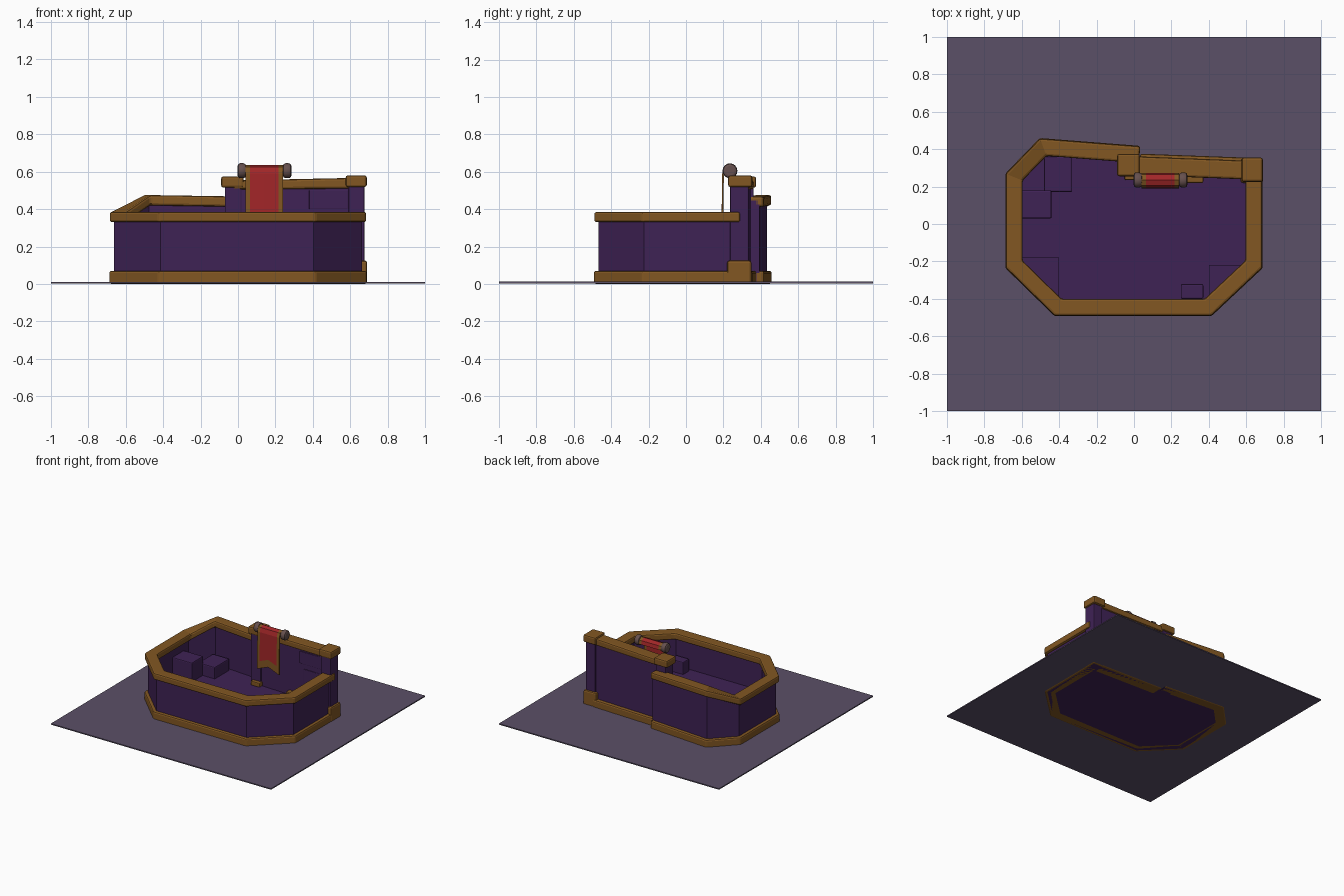
import bpy, bmesh, math
from mathutils import Vector

if "Cube" in bpy.data.objects:
    bpy.data.objects.remove(bpy.data.objects["Cube"])


def colour(name, r, g, b):
    m = bpy.data.materials.new(name)
    m.diffuse_color = [(c / 255 / 12.92 if c < 10 else ((c / 255 + 0.055) / 1.055) ** 2.4)
                       for c in (r, g, b)] + [1]
    m.use_nodes = True
    m.node_tree.nodes["Principled BSDF"].inputs["Base Color"].default_value = m.diffuse_color
    return m


PURPLE = colour("purple_stone", 63, 34, 85)
GOLD = colour("ochre_trim", 130, 87, 34)
RED = colour("red_cloth", 162, 38, 40)
GROUND = colour("grey_purple_slab", 91, 80, 103)
IRON = colour("dull_brown_metal", 102, 80, 78)


def finish(name, bm, mats, bevel=0.0):
    bmesh.ops.recalc_face_normals(bm, faces=bm.faces)
    me = bpy.data.meshes.new(name)
    bm.to_mesh(me)
    bm.free()
    ob = bpy.data.objects.new(name, me)
    bpy.context.collection.objects.link(ob)
    for m in mats:
        me.materials.append(m)
    if bevel:
        mod = ob.modifiers.new("bevel", 'BEVEL')
        mod.width, mod.segments, mod.limit_method = bevel, 2, 'ANGLE'
    return ob


def box(name, x, y, z, mat, bevel=0.006):
    bm = bmesh.new()
    bmesh.ops.create_cube(bm, size=1)
    for v in bm.verts:
        v.co = [r[0] if c < 0 else r[1] for c, r in zip(v.co, (x, y, z))]
    return finish(name, bm, [mat], bevel)


def rail(name, path, width, bottoms, tops, mat, bevel=0.0):
    """Mitred rectangular wall or trim along an open floor path."""
    pts = [Vector(p) for p in path]
    bm = bmesh.new()
    rings = []
    for i, p in enumerate(pts):
        d0 = (p - pts[i - 1]).normalized() if i else None
        d1 = (pts[i + 1] - p).normalized() if i < len(pts) - 1 else None
        d0, d1 = d0 or d1, d1 or d0
        n0, n1 = Vector((-d0.y, d0.x)), Vector((-d1.y, d1.x))
        m = (n0 + n1).normalized()
        m *= width / 2 / m.dot(n0)
        a, b = p + m, p - m
        rings.append([bm.verts.new((q.x, q.y, z)) for q, z in
                      ((a, bottoms[i]), (b, bottoms[i]), (b, tops[i]), (a, tops[i]))])
    for r, s in zip(rings, rings[1:]):
        for k in range(4):
            bm.faces.new((r[k], r[(k + 1) % 4], s[(k + 1) % 4], s[k]))
    bm.faces.new(rings[0])
    bm.faces.new(rings[-1])
    return finish(name, bm, [mat], bevel)


def cylinder_x(name, x0, x1, y, z, radius, mat, bevel=0.0):
    bm = bmesh.new()
    bmesh.ops.create_cone(bm, cap_ends=True, segments=16, radius1=radius,
                          radius2=radius, depth=x1 - x0)
    for v in bm.verts:
        v.co = (v.co.z + (x0 + x1) / 2, y + v.co.x, z + v.co.y)
    ob = finish(name, bm, [mat], bevel)
    for p in ob.data.polygons:
        p.use_smooth = len(p.vertices) == 4
    return ob


# Ground slab
box("ground_slab", (-1, 1), (-1, 1), (0.003, 0.012), GROUND, 0)

# Low enclosure: walls, footing and coping share one path
path = [(0.64, 0.29), (0.64, -0.215), (0.395, -0.445), (-0.405, -0.445),
        (-0.64, -0.215), (-0.64, 0.25), (-0.485, 0.41), (0.03, 0.37)]
tops = [0.385] * 6 + [0.475, 0.467]
zero = [0.0] * len(path)
rail("low_wall", path, 0.045, zero, [t - 0.02 for t in tops], PURPLE)
rail("low_wall_footing", path, 0.095, zero, [0.07] * len(path), GOLD, 0.012)
rail("low_wall_coping", path, 0.09, [t - 0.055 for t in tops], tops, GOLD, 0.012)

# Raised floor inside
bm = bmesh.new()
outline = path[1:] + [(0.03, 0.31), (0.63, 0.29)]
face = bm.faces.new([bm.verts.new((x, y, 0)) for x, y in outline])
up = bmesh.ops.extrude_face_region(bm, geom=[face])
bmesh.ops.translate(bm, vec=(0, 0, 0.11),
                    verts=[v for v in up["geom"] if isinstance(v, bmesh.types.BMVert)])
if len(bm.faces) == len(outline) + 1:
    bm.faces.new([v for v in face.verts]) if face.is_valid else None
finish("inner_floor", bm, [PURPLE])

# Tall rear wall with rail and footing
back = [(-0.03, 0.313), (0.63, 0.287)]
rail("rear_wall", back, 0.075, [0, 0], [0.52, 0.53], PURPLE)
rail("rear_wall_footing", [(0.03, 0.318), (0.6, 0.297)], 0.115, [0, 0], [0.07, 0.07], GOLD, 0.012)
rail("rear_wall_rail", back, 0.1, [0.505, 0.51], [0.553, 0.567], GOLD, 0.012)

# Rear posts and caps
box("left_post", (-0.07, 0.02), (0.265, 0.362), (0, 0.53), PURPLE)
box("left_post_cap", (-0.09, 0.03), (0.255, 0.375), (0.515, 0.575), GOLD, 0.012)
box("right_post", (0.59, 0.675), (0.235, 0.335), (0, 0.53), PURPLE)
box("right_post_cap", (0.575, 0.688), (0.225, 0.355), (0.518, 0.58), GOLD, 0.012)
box("right_post_foot", (0.57, 0.69), (0.22, 0.35), (0, 0.125), GOLD, 0.012)

# Broken inner skirting and shallow stone panels on the rear wall
box("inner_skirting_left", (-0.05, 0.03), (0.235, 0.28), (0.11, 0.145), GOLD)
box("inner_skirting_right", (0.28, 0.37), (0.22, 0.27), (0.11, 0.15), GOLD)
for i, (x0, x1, z0, z1) in enumerate(((0.38, 0.585, 0.4, 0.5), (0.42, 0.58, 0.2, 0.36))):
    box(f"stone_panel_{i}", (x0, x1), (0.25, 0.257), (z0, z1), PURPLE, 0.003)

# Stone blocks standing in the corners
for i, (x, y, top) in enumerate((((-0.48, -0.33), (0.17, 0.36), 0.205),
                                 ((-0.62, -0.44), (0.03, 0.18), 0.265),
                                 ((0.25, 0.37), (-0.40, -0.32), 0.21))):
    box(f"stone_block_{i}", x, y, (0.1, top), PURPLE, 0.008)

# Three-sided corner steps at the front
for name, s, y1 in (("left_corner_step", -1, -0.18), ("right_corner_step", 1, -0.22)):
    tri = [(0.40 * s, y1), (0.63 * s, y1), (0.40 * s, -0.435)]
    bm = bmesh.new()
    lo = [bm.verts.new((x, y, 0.1)) for x, y in tri]
    hi = [bm.verts.new((x, y, 0.17)) for x, y in tri]
    bm.faces.new(lo)
    bm.faces.new(hi)
    for k in range(3):
        bm.faces.new((lo[k], lo[(k + 1) % 3], hi[(k + 1) % 3], hi[k]))
    finish(name, bm, [PURPLE])

# Banner rod with round knobs
cylinder_x("banner_rod", 0.01, 0.275, 0.235, 0.605, 0.025, IRON)
for name, x in (("left_rod_knob", -0.002), ("right_rod_knob", 0.24)):
    cylinder_x(name, x, x + 0.045, 0.235, 0.605, 0.04, IRON, 0.014)

# Banner draped over the rod, with gold borders and a notched hem
profile = [(0.268, 0.59), (0.262, 0.618), (0.235, 0.632), (0.208, 0.622),
           (0.198, 0.59), (0.195, 0.345), (0.195, 0.285)]
columns = [0.04, 0.063, 0.14, 0.217, 0.24]
bm = bmesh.new()
grid = []
for j, (y, z) in enumerate(profile):
    lift = 0.04 if j >= 5 else 0
    grid.append([bm.verts.new((x, y, z + lift * max(0, 1 - abs(x - 0.14) / 0.1)))
                 for x in columns])
for j in range(len(profile) - 1):
    for i in range(4):
        f = bm.faces.new((grid[j][i], grid[j][i + 1], grid[j + 1][i + 1], grid[j + 1][i]))
        f.material_index = 1 if i in (0, 3) or j == len(profile) - 2 else 0
banner = finish("banner", bm, [RED, GOLD])
solid = banner.modifiers.new("thickness", 'SOLIDIFY')
solid.thickness, solid.offset = 0.009, 0
